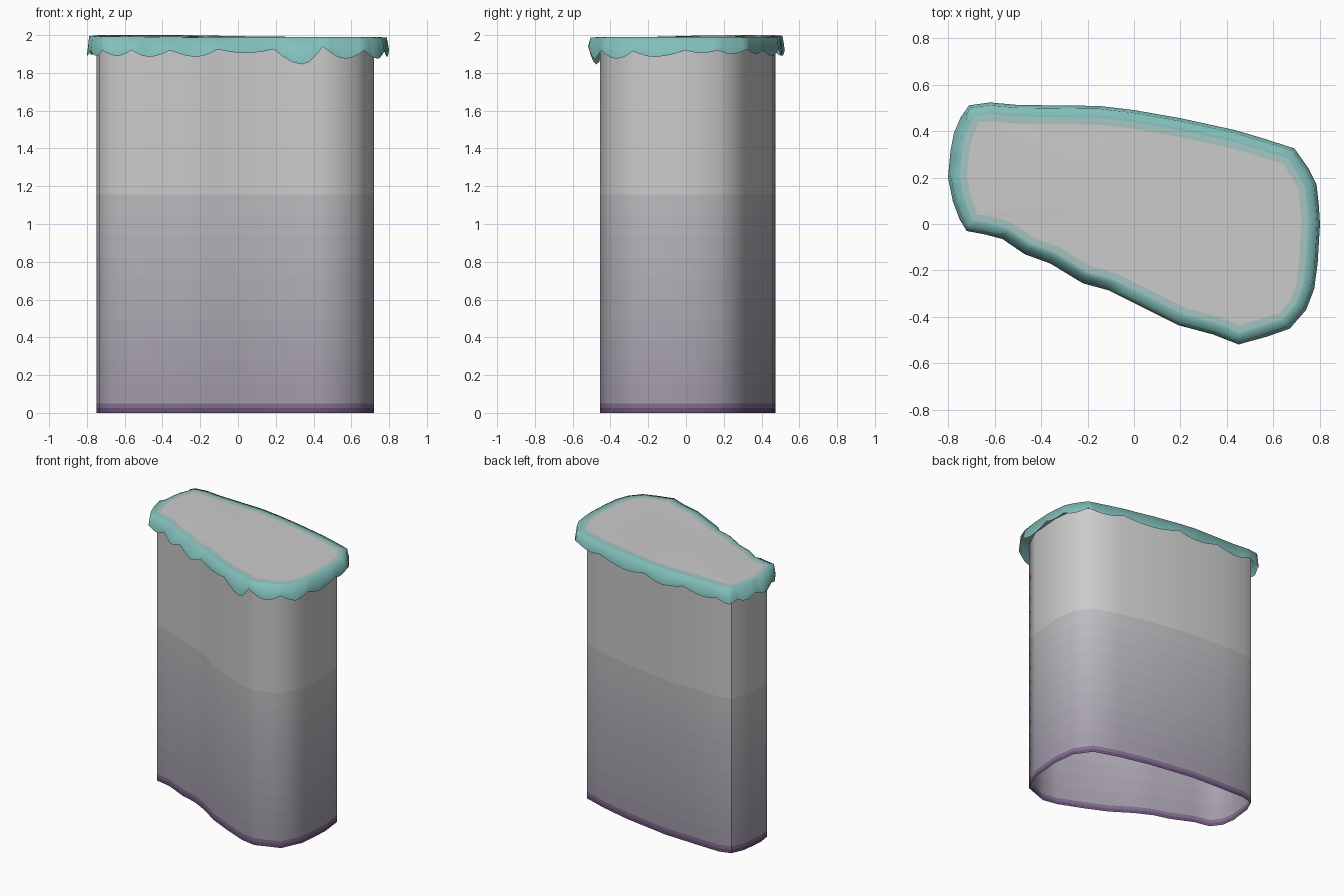
import bpy, bmesh, math
from mathutils import Vector

if "Cube" in bpy.data.objects:
    bpy.data.objects.remove(bpy.data.objects["Cube"])

# clockwise outline of the rock wall (x, y)
WALL = [(-.75, .19), (-.73, .36), (-.69, .45), (-.6, .475), (-.4, .47), (-.15, .46), (.2, .405),
        (.43, .35), (.615, .29), (.70, .17), (.72, .0), (.70, -.24), (.63, -.39),
        (.45, -.455), (.34, -.435), (.16, -.36), (.0, -.285), (-.16, -.18), (-.28, -.12), (-.40, -.085),
        (-.56, -.01), (-.68, .015), (-.735, .09)]
# clockwise outline of the hanging rim: (x, y, lower edge z), alternating drips and notches
RIM = [(-.80, .2, 1.89), (-.79, .31, 1.925), (-.775, .39, 1.895), (-.745, .46, 1.92),
       (-.71, .51, 1.89), (-.62, .523, 1.92), (-.5, .512, 1.895), (-.33, .51, 1.925),
       (-.15, .508, 1.89), (.0, .49, 1.925), (.2, .455, 1.89), (.43, .405, 1.92),
       (.55, .37, 1.90), (.69, .325, 1.925), (.75, .24, 1.90), (.785, .17, 1.92),
       (.795, .08, 1.905), (.80, .0, 1.92), (.79, -.17, 1.885), (.775, -.28, 1.915),
       (.74, -.37, 1.875), (.67, -.45, 1.92), (.57, -.485, 1.875), (.45, -.518, 1.94),
       (.34, -.475, 1.845), (.19, -.435, 1.925), (.04, -.36, 1.905), (-.11, -.285, 1.925),
       (-.22, -.255, 1.885), (-.36, -.17, 1.92), (-.47, -.13, 1.885), (-.565, -.065, 1.92),
       (-.64, -.045, 1.89), (-.72, -.03, 1.92), (-.75, .02, 1.89), (-.78, .1, 1.92)]


def material(name, rgb):
    m = bpy.data.materials.new(name)
    m.diffuse_color = (*rgb, 1)
    m.use_nodes = True
    m.node_tree.nodes["Principled BSDF"].inputs["Base Color"].default_value = m.diffuse_color
    return m


def inset(points, d):
    """Move each outline point inward along its averaged normal."""
    out = []
    for i, p in enumerate(points):
        a, b = points[i - 2], points[(i + 2) % len(points)]
        t = Vector((b[0] - a[0], b[1] - a[1])).normalized()
        di = d[i] if isinstance(d, list) else d
        out.append((p[0] + t.y * di, p[1] - t.x * di))
    return out


def build(name, rings, mats=(), cap=False, angle=50):
    """Skin a stack of closed rings, one material per band."""
    bm = bmesh.new()
    loops = [[bm.verts.new(p) for p in r] for r in rings]
    for k, (lo, hi) in enumerate(zip(loops, loops[1:])):
        for i in range(len(lo)):
            j = (i + 1) % len(lo)
            f = bm.faces.new((lo[j], lo[i], hi[i], hi[j]))
            f.material_index = k if mats else 0
    if cap:
        bm.faces.new(loops[-1][::-1])
    me = bpy.data.meshes.new(name)
    bm.to_mesh(me)
    bm.free()
    for m in mats:
        me.materials.append(m)
    ob = bpy.data.objects.new(name, me)
    bpy.context.collection.objects.link(ob)
    bpy.ops.object.select_all(action='DESELECT')
    bpy.context.view_layer.objects.active = ob
    ob.select_set(True)
    bpy.ops.object.shade_smooth_by_angle(angle=math.radians(angle))
    return ob


def top_z(x, y):
    return 1.99 + .01 * max(0, min(1, (y - x) / 1.1))


# rock wall, open below, fading from purple at the foot to grey
N = 14
levels = [0, .025, .05] + [.05 + 1.55 * (k + 1) / N for k in range(N)]
shades = [material("rock_foot", (.14, .08, .19)), material("rock_foot_fade", (.22, .16, .27))]
for k in range(N):
    t = k / N
    shades.append(material(f"rock_fade_{k}", (.36 + .23 * t, .33 + .26 * t, .40 + .19 * t)))
build("rock_wall_lower", [[(x, y, z) for x, y in WALL] for z in levels], shades)
build("rock_wall_upper", [[(x, y, z) for x, y in WALL] for z in (1.6, 1.97)])

# rim outline, subdivided so drips are round and notches sharp
fine = []
for i, a in enumerate(RIM):
    b = RIM[(i + 1) % len(RIM)]
    for s in range(3):
        t = s / 3
        e = math.sin(t * math.pi / 2) if b[2] < a[2] else 1 - math.cos(t * math.pi / 2)
        fine.append((a[0] + (b[0] - a[0]) * t, a[1] + (b[1] - a[1]) * t,
                     a[2] + (b[2] - a[2]) * e))


# hanging moss rim, flaring downwards (more so at front left and left), with its top border
def flare(p):
    front_left = -.57 < p[0] < -.1 and p[1] < 0
    left = p[0] < -.74 and p[1] > .2
    return .03 if front_left or left else .012


edge = [(x, y, top_z(x, y) - .004) for x, y in inset(fine, [flare(p) for p in fine])]
band = [(x, y, top_z(x, y)) for x, y in inset(fine, .05)]
inner = [(x, y, top_z(x, y)) for x, y in inset(fine, .08)]
teal = material("moss", (.22, .52, .49))
pale = material("moss_fade", (.38, .56, .54))
build("moss_rim", [fine, edge, band, inner], [teal, teal, pale], angle=120)

# flat grey ground on top
core = [(x * .5 + .05, y * .5 + .05, top_z(x, y)) for x, y, _ in inner]
build("top_ground", [inner, core], cap=True)
